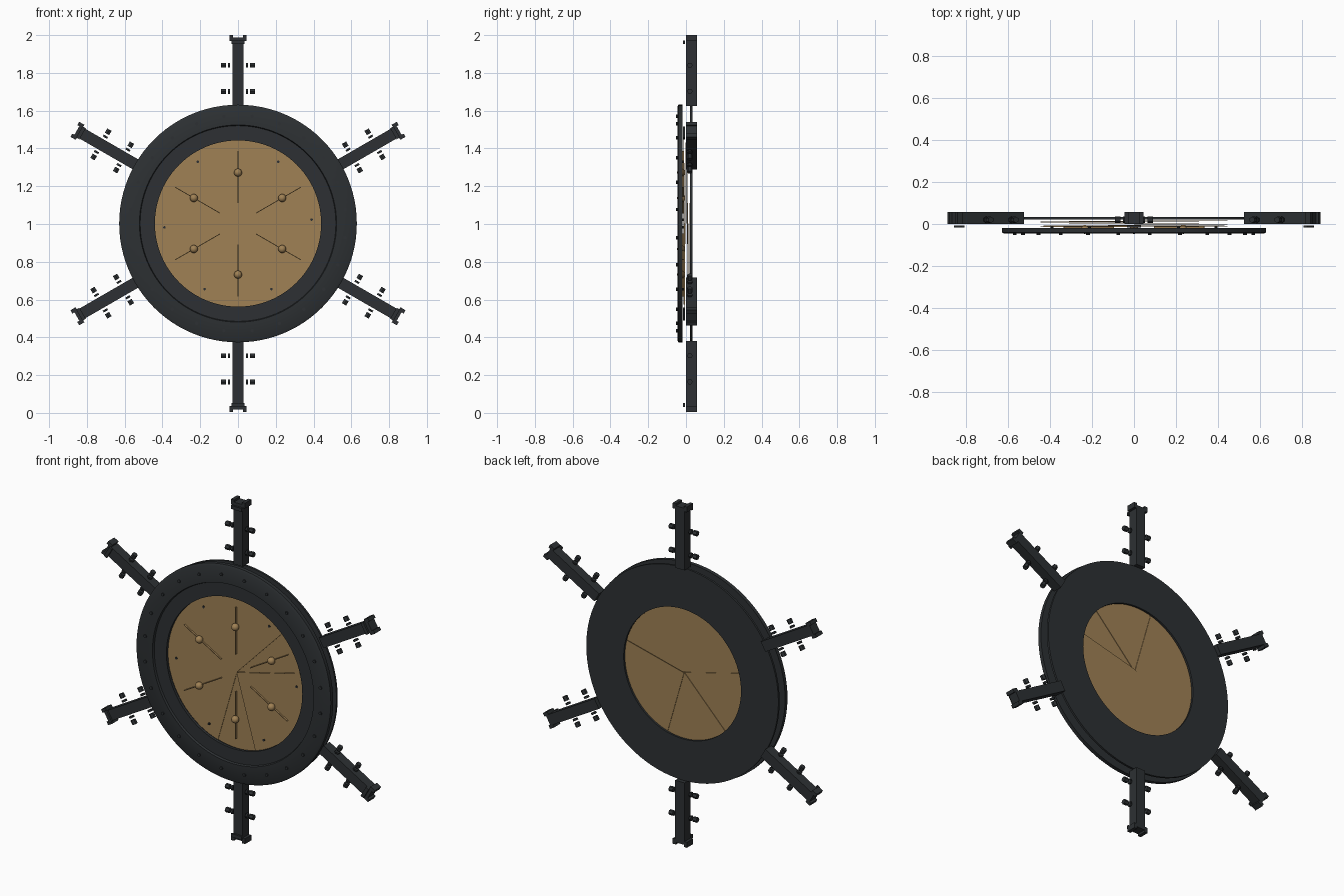
import bpy, bmesh, math
from mathutils import Matrix, Vector

cube = bpy.data.objects.get("Cube")
if cube:
    bpy.data.objects.remove(cube, do_unlink=True)

CENTRE = Vector((0, 0, 1.0025))


def material(name, rgb):
    m = bpy.data.materials.new(name)
    m.use_nodes = True
    m.diffuse_color = (*rgb, 1)
    m.node_tree.nodes["Principled BSDF"].inputs["Base Color"].default_value = (*rgb, 1)
    return m


dark = material("dark_metal", (0.026, 0.03, 0.033))
gold = material("bronze", (0.35, 0.22, 0.09))


def finish(bm, name, mat, smooth=False):
    bmesh.ops.recalc_face_normals(bm, faces=bm.faces)
    mesh = bpy.data.meshes.new(name)
    bm.to_mesh(mesh)
    bm.free()
    mesh.materials.append(mat)
    ob = bpy.data.objects.new(name, mesh)
    bpy.context.collection.objects.link(ob)
    if smooth:
        bpy.ops.object.select_all(action='DESELECT')
        bpy.context.view_layer.objects.active = ob
        ob.select_set(True)
        bpy.ops.object.shade_smooth_by_angle(angle=math.radians(35))
    return ob


def spoke(angle):
    """Local frame whose z axis points outward from the hub."""
    return Matrix.Translation(CENTRE) @ Matrix.Rotation(math.radians(90 - angle), 4, 'Y')


def box(bm, frame, x, y, z):
    """Box between the given (low, high) ranges of a frame."""
    mid = [(a + b) / 2 for a, b in (x, y, z)]
    size = [abs(b - a) for a, b in (x, y, z)]
    bmesh.ops.create_cube(bm, size=1, matrix=frame @ Matrix.Translation(mid) @ Matrix.Diagonal((*size, 1)))


def rod(bm, frame, at, radius, length, axis, sides):
    turn = Matrix.Rotation(math.pi / 2, 4, 'Y' if axis == 'X' else 'X')
    bmesh.ops.create_cone(bm, cap_ends=True, segments=sides, radius1=radius, radius2=radius,
                          depth=length, matrix=frame @ Matrix.Translation(at) @ turn)


def ring(name, profile, mat):
    """Turn a closed (radius, y) profile about the hub axis."""
    bm = bmesh.new()
    verts = [bm.verts.new(CENTRE + Vector((r, y, 0))) for r, y in profile]
    edges = [bm.edges.new((verts[i - 1], verts[i])) for i in range(len(verts))]
    bmesh.ops.spin(bm, geom=verts + edges, cent=CENTRE, axis=(0, 1, 0),
                   angle=math.tau, steps=96, use_merge=True)
    bmesh.ops.remove_doubles(bm, verts=bm.verts, dist=1e-5)
    return finish(bm, name, mat, True)


def blade(name, start, end, y, radius=0.445, thick=0.003):
    """Flat pie-shaped shutter leaf."""
    bm = bmesh.new()
    steps = max(4, round((end - start) / 4))
    angles = [math.radians(start + (end - start) * i / steps) for i in range(steps + 1)]
    rim = [CENTRE + Vector((radius * math.cos(a), y, radius * math.sin(a))) for a in angles]
    hub = CENTRE + Vector((0, y, 0))
    face = bm.faces.new([bm.verts.new(p) for p in [hub] + rim])
    out = bmesh.ops.extrude_face_region(bm, geom=[face])
    moved = [v for v in out["geom"] if isinstance(v, bmesh.types.BMVert)]
    bmesh.ops.translate(bm, verts=moved, vec=(0, thick, 0))
    finish(bm, name, gold)


# Stepped front ring and flat rear ring
ring("front_ring", [(0.44, -0.018), (0.44, -0.034), (0.518, -0.034), (0.522, -0.046),
                    (0.618, -0.046), (0.629, -0.04), (0.629, -0.018)], dark)
ring("rear_ring", [(0.38, 0.022), (0.622, 0.022), (0.622, 0.034), (0.38, 0.034)], dark)

# Rim bolts
bm = bmesh.new()
for i in range(24):
    rod(bm, spoke(7.5 + 15 * i), (0, -0.048, 0.572), 0.009, 0.008, 'Y', 10)
finish(bm, "rim_bolts", dark)

# Front shutter leaves, then the overlapping leaves behind them
breaks = [14, 46, 194, 254, 286, 374]
for i, y in enumerate((-0.008, -0.014, -0.011, -0.008, -0.014)):
    blade(f"front_blade_{i + 1}", breaks[i], breaks[i + 1], y)
for i in range(6):
    mid = 30 + 60 * i
    blade(f"rear_blade_{i + 1}", mid - 44, mid + 44, -0.002 + 0.0035 * i)

# Guide fins, knobs and pivot pins on the leaves
fins, knobs, pins = bmesh.new(), bmesh.new(), bmesh.new()
for i in range(6):
    frame = spoke(30 + 60 * i)
    box(fins, frame, (-0.002, 0.002), (-0.024, -0.01), (0.11, 0.385))
    bmesh.ops.create_uvsphere(knobs, u_segments=24, v_segments=12, radius=0.021,
                              matrix=frame @ Matrix.Translation((0, -0.026, 0.27)))
    rod(pins, spoke(60 * i + (3 if i % 3 == 0 else -3 if i in (1, 5) else 3)),
        (0, -0.014, 0.39), 0.007, 0.008, 'Y', 10)
finish(fins, "guide_fins", gold)
finish(knobs, "knobs", gold, True)
finish(pins, "pivot_pins", dark)

# Six radial arms with end ears, a front clip and side bolts
for i in range(6):
    frame = spoke(30 + 60 * i)
    bm = bmesh.new()
    box(bm, frame, (-0.03, 0.03), (0, 0.057), (0.622, 0.985))
    box(bm, frame, (-0.034, 0.034), (-0.017, -0.006), (0.95, 0.97))
    for side in (-1, 1):
        box(bm, frame, (side * 0.026, side * 0.046), (0, 0.057), (0.966, 0.9975))
        for r in (0.7, 0.838):
            rod(bm, frame, (side * 0.047, 0.02, r), 0.015, 0.011, 'X', 6)
            rod(bm, frame, (side * 0.077, 0.02, r), 0.015, 0.026, 'X', 6)
    finish(bm, f"arm_{i + 1}", dark)
